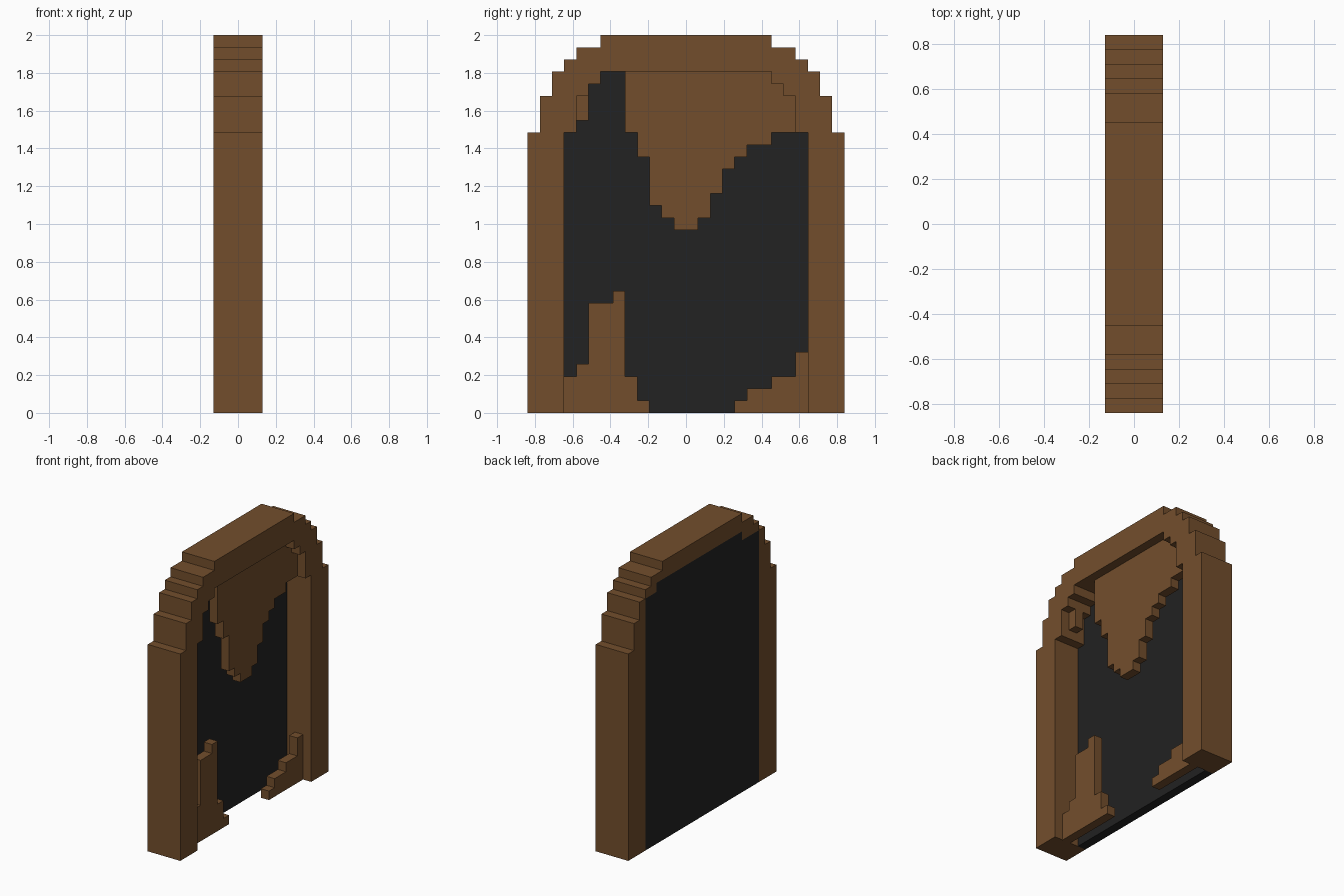
import bpy
import bmesh

cube = bpy.data.objects.get("Cube")
if cube:
    bpy.data.objects.remove(cube, do_unlink=True)

V = 2 / 31  # size of one block


def material(name, rgb):
    mat = bpy.data.materials.new(name)
    mat.use_nodes = True
    color = (*rgb, 1)
    mat.diffuse_color = color
    mat.node_tree.nodes["Principled BSDF"].inputs["Base Color"].default_value = color
    return mat


brown = material("brown wood", (0.171, 0.076, 0.0253))
black = material("charcoal", (0.016, 0.016, 0.016))


def stairs(start, steps):
    """Stepped line from y = start; each step is (end y, height)."""
    points, y = [], start
    for end, z in steps:
        points += [(y, z), (end, z)]
        y = end
    return points


def arch(tiers):
    """Symmetric stepped arch from (half width, height) tiers, standing on the floor."""
    left = [(-tiers[0][0], 0)]
    for i, (half, z) in enumerate(tiers):
        left.append((-half, z))
        if i + 1 < len(tiers):
            left.append((-tiers[i + 1][0], z))
    return left + [(-y, z) for y, z in reversed(left)]


def slab(name, outline, back, front, mat):
    """Extrude a y-z outline between two depths along x."""
    bm = bmesh.new()
    face = bm.faces.new([bm.verts.new((back * V, y * V, z * V)) for y, z in outline])
    grown = bmesh.ops.extrude_face_region(bm, geom=[face], use_keep_orig=True)
    moved = [g for g in grown["geom"] if isinstance(g, bmesh.types.BMVert)]
    bmesh.ops.translate(bm, verts=moved, vec=((front - back) * V, 0, 0))
    bmesh.ops.recalc_face_normals(bm, faces=bm.faces)
    mesh = bpy.data.meshes.new(name)
    bm.to_mesh(mesh)
    bm.free()
    mesh.materials.append(mat)
    obj = bpy.data.objects.new(name, mesh)
    bpy.context.collection.objects.link(obj)
    return obj


# Arched frame: deep front part and a thin rear rim around the panel
outer = arch([(13, 23), (12, 26), (11, 28), (10, 29), (9, 30), (7, 31)])
opening = arch([(10, 23), (9, 26), (8, 27), (7, 28)])
panel = [(-10, 0)] + stairs(-10, [(-7, 28), (8, 29), (10, 28)]) + [(10, 0)]
slab("arch_frame", outer + opening[::-1], -1, 2, brown)
slab("rear_rim", outer + panel[::-1], -2, -1, brown)

# Dark panel filling the back
slab("back_panel", panel, -2, -1, black)

# Ragged remains hanging from the top of the opening
hanging_top = stairs(-5, [(7, 28), (8, 27), (9, 26)])
hanging_bottom = stairs(-5, [(-4, 23), (-3, 21), (-2, 17), (-1, 16), (1, 15), (2, 16),
                             (3, 18), (4, 20), (5, 21), (7, 22), (9, 23)])
slab("hanging_remains", hanging_top + hanging_bottom[::-1], 0, 1, brown)
slab("corner_chip", [(-9, 24), (-9, 26), (-8, 26), (-8, 24)], 0, 1, brown)

# Ragged remains standing in the bottom corners
tall = stairs(-10, [(-9, 3), (-8, 4), (-6, 9), (-5, 10), (-4, 3), (-3, 1)])
slab("tall_corner_remains", [(-10, 0)] + tall + [(-3, 0)], 0, 1, brown)
low = stairs(4, [(5, 1), (7, 2), (9, 3), (10, 5)])
slab("low_corner_remains", [(4, 0)] + low + [(10, 0)], 0, 1, brown)
